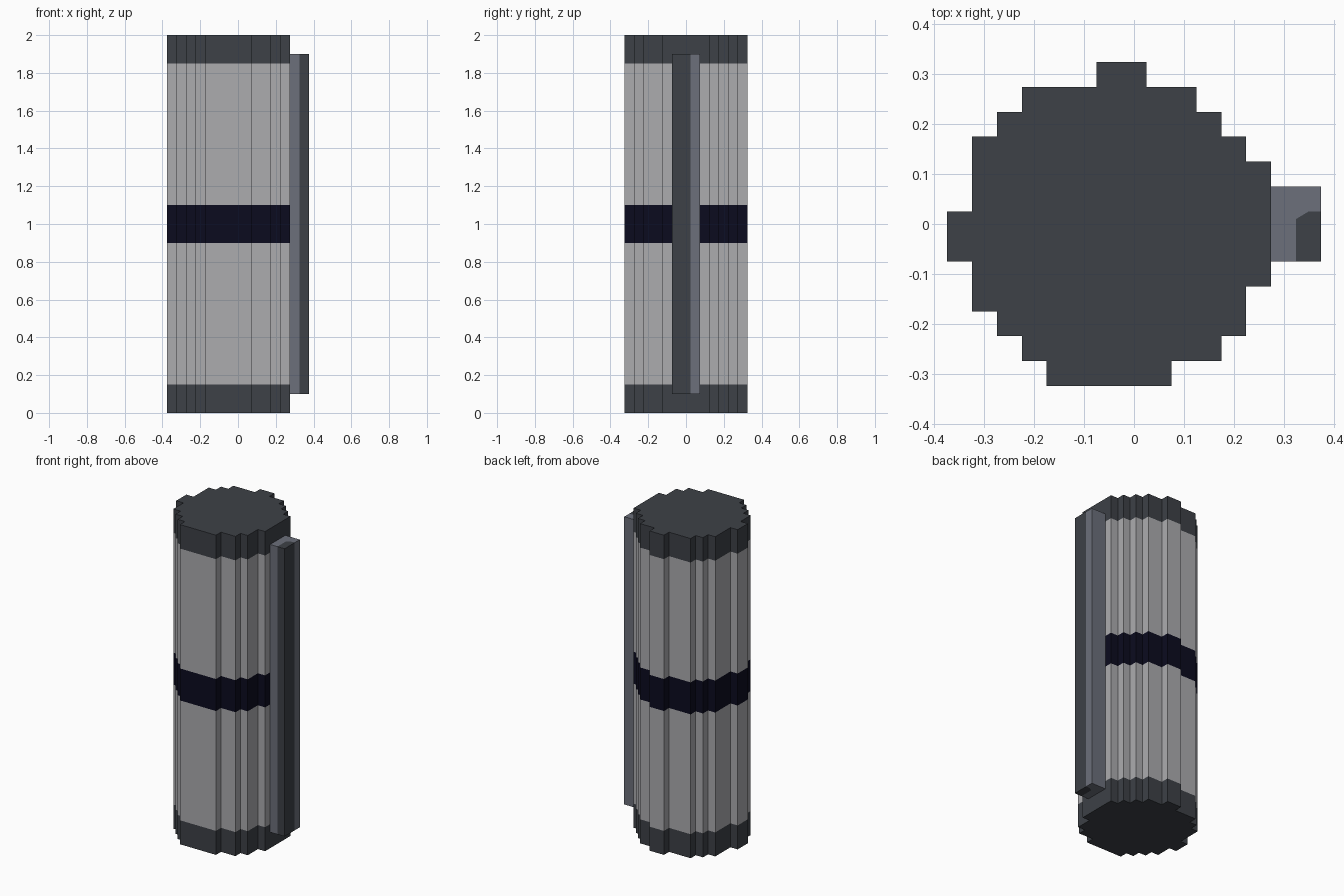
import bpy
import bmesh

old = bpy.data.objects.get("Cube")
if old:
    bpy.data.objects.remove(old, do_unlink=True)

CELL = 0.05


def material(name, srgb):
    linear = [((c / 255 + 0.055) / 1.055) ** 2.4 if c > 10 else c / 255 / 12.92 for c in srgb]
    mat = bpy.data.materials.new(name)
    mat.use_nodes = True
    mat.diffuse_color = (*linear, 1)
    mat.node_tree.nodes["Principled BSDF"].inputs["Base Color"].default_value = (*linear, 1)
    return mat


charcoal = material("charcoal", (61, 65, 71))
light_grey = material("light grey", (172, 172, 175))
navy = material("dark navy", (11, 11, 31))
steel = material("steel grey", (108, 112, 123))


def prism(name, outline, levels, mats, indices):
    """Extrude an anticlockwise outline through the levels, one material per storey."""
    bm = bmesh.new()
    rings = [[bm.verts.new((x, y, z)) for x, y in outline] for z in levels]
    n = len(outline)
    for low, high, index in zip(rings, rings[1:], indices):
        for i in range(n):
            j = (i + 1) % n
            face = bm.faces.new((low[i], low[j], high[j], high[i]))
            face.material_index = index
    bm.faces.new(rings[0][::-1]).material_index = indices[0]
    bm.faces.new(rings[-1]).material_index = indices[-1]
    mesh = bpy.data.meshes.new(name)
    bm.to_mesh(mesh)
    bm.free()
    for mat in mats:
        mesh.materials.append(mat)
    obj = bpy.data.objects.new(name, mesh)
    bpy.context.collection.objects.link(obj)
    return obj


# Stepped round cross-section: first and last cell edge of each row, front to back
rows = [(4, 9), (3, 11), (2, 12), (1, 12), (1, 13), (0, 13), (0, 13),
        (1, 13), (1, 13), (1, 12), (2, 11), (3, 10), (6, 8)]
X0, Y0 = -0.375, -0.325
right, left = [], []
for r, (a, b) in enumerate(rows):
    for edge in (r, r + 1):
        y = Y0 + edge * CELL
        right.append((X0 + b * CELL, y))
        left.append((X0 + a * CELL, y))
outline = []
for p in right + left[::-1]:
    if not outline or p != outline[-1]:
        outline.append(p)

# Canister with end caps and a middle band
prism("canister_body", outline, [0, 0.15, 0.9, 1.1, 1.85, 2.0],
      [charcoal, light_grey, navy], [0, 1, 2, 1, 0])

# Side rail: steel backing wrapped around a charcoal front strip
IN, MID, OUT = 0.275, 0.325, 0.375
FRONT, STEP, BACK = -0.075, 0.025, 0.075
notch = [(MID, 0.01), (0.35, STEP)]
prism("rail_backing",
      [(IN, FRONT), (MID, FRONT), *notch, (OUT, STEP), (OUT, BACK), (IN, BACK)],
      [0.1, 1.9], [steel], [0])
prism("rail_strip",
      [(MID, FRONT), (OUT, FRONT), (OUT, STEP), *notch[::-1]],
      [0.1, 1.9], [charcoal], [0])
